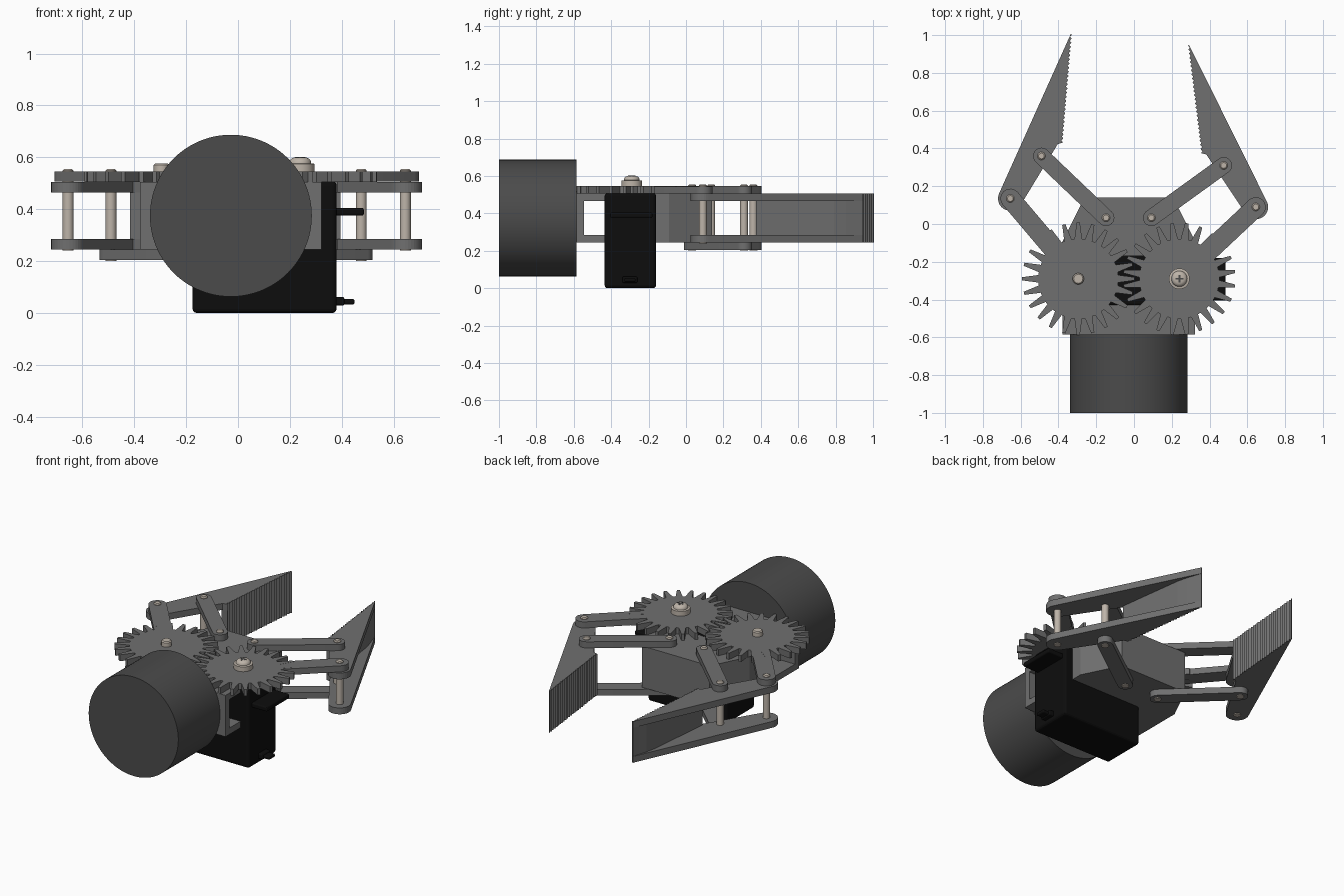
import bpy, bmesh, math
from mathutils import Matrix

old = bpy.data.objects.get("Cube")
if old:
    bpy.data.objects.remove(old, do_unlink=True)


def material(name, rgb, rough=0.6):
    m = bpy.data.materials.new(name)
    m.use_nodes = True
    m.diffuse_color = (*rgb, 1)
    b = m.node_tree.nodes["Principled BSDF"]
    b.inputs["Base Color"].default_value = (*rgb, 1)
    b.inputs["Roughness"].default_value = rough
    return m


GREY = material("plate grey", (0.16, 0.16, 0.16))
DARK = material("dark grey", (0.07, 0.07, 0.07))
BLACK = material("servo black", (0.004, 0.004, 0.004))
STEEL = material("warm steel", (0.51, 0.455, 0.395))


def finish(bm, name, mat, smooth=False):
    bmesh.ops.recalc_face_normals(bm, faces=bm.faces)
    me = bpy.data.meshes.new(name)
    bm.to_mesh(me)
    bm.free()
    me.materials.append(mat)
    ob = bpy.data.objects.new(name, me)
    bpy.context.collection.objects.link(ob)
    if smooth:
        bpy.ops.object.select_all(action='DESELECT')
        ob.select_set(True)
        bpy.context.view_layer.objects.active = ob
        bpy.ops.object.shade_smooth_by_angle(angle=math.radians(35))
    return ob


def prism(name, pts, z0, z1, mat, smooth=False):
    """Extrude an outline in x, y from z0 to z1."""
    bm = bmesh.new()
    f = bm.faces.new([bm.verts.new((x, y, z0)) for x, y in pts])
    r = bmesh.ops.extrude_face_region(bm, geom=[f])
    verts = [v for v in r["geom"] if isinstance(v, bmesh.types.BMVert)]
    bmesh.ops.translate(bm, verts=verts, vec=(0, 0, z1 - z0))
    return finish(bm, name, mat, smooth)


def box(name, lo, hi, mat, bevel=0):
    ob = prism(name, [(lo[0], lo[1]), (hi[0], lo[1]), (hi[0], hi[1]), (lo[0], hi[1])],
               lo[2], hi[2], mat)
    if bevel:
        b = ob.modifiers.new("rounded edges", 'BEVEL')
        b.width, b.segments = bevel, 3
    return ob


def lathe(name, x, y, profile, mat, n=32):
    """Stack rings of (radius, z) around a vertical axis."""
    bm = bmesh.new()
    rings = [[bm.verts.new((x + r * math.cos(2 * math.pi * i / n),
                            y + r * math.sin(2 * math.pi * i / n), z)) for i in range(n)]
             for r, z in profile]
    for a, b in zip(rings, rings[1:]):
        for i in range(n):
            bm.faces.new((a[i], a[(i + 1) % n], b[(i + 1) % n], b[i]))
    bm.faces.new(rings[0])
    bm.faces.new(rings[-1])
    return finish(bm, name, mat, True)


def pin(name, p, z0, z1, r=0.021):
    lathe(name, *p, [(r, z0), (r, z1 - 0.006), (r - 0.006, z1)], STEEL, 24)


def link(name, a, b, r, z0, z1):
    """Flat bar with round ends."""
    ang = math.atan2(b[1] - a[1], b[0] - a[0])
    pts = []
    for (cx, cy), start in ((b, ang - math.pi / 2), (a, ang + math.pi / 2)):
        pts += [(cx + r * math.cos(start + math.pi * i / 12),
                 cy + r * math.sin(start + math.pi * i / 12)) for i in range(13)]
    prism(name, pts, z0, z1, GREY, True)


def gear(name, cx, cy, phase, teeth=24, root=0.212, tip=0.297):
    pts = []
    pitch = 2 * math.pi / teeth
    for i in range(teeth):
        for off, r in ((-0.36, root), (-0.11, tip), (0.11, tip), (0.36, root)):
            a = (i + phase + off) * pitch
            pts.append((cx + r * math.cos(a), cy + r * math.sin(a)))
    prism(name, pts, 0.505, 0.545, GREY)


# Layer heights
LOW, HIGH = (0.245, 0.285), (0.465, 0.505)
MID = -0.0275

# Round mounting drum, lying along y
bm = bmesh.new()
bmesh.ops.create_cone(bm, cap_ends=True, segments=96, radius1=0.312, radius2=0.312, depth=0.415,
                      matrix=Matrix.Translation((MID, -0.7925, 0.375)) @ Matrix.Rotation(math.pi / 2, 4, 'X'))
finish(bm, "mounting_drum", DARK, True)

# Frame: two plates, a front wall and a solid rear block
half = [(0.35, -0.585), (0.35, -0.09), (0.235, 0.14)]
outline = [(MID + x, y) for x, y in half] + [(MID - x, y) for x, y in reversed(half)]
prism("frame_bottom_plate", outline, *LOW, GREY)
prism("frame_top_plate", outline, *HIGH, GREY)
box("frame_front_wall", (MID - 0.35, -0.585, 0.285), (MID + 0.35, -0.545, 0.465), GREY)
rear = [(x, max(y, -0.16)) for x, y in outline]
prism("frame_rear_block", rear, 0.285, 0.465, GREY)

# Servo through the frame, with ears and cable
box("servo_body", (-0.175, -0.435, 0), (0.38, -0.16, 0.508), BLACK, 0.016)
for nm, x0, x1 in (("left", 0.37, 0.485), ("right", -0.28, -0.17)):
    box("servo_ear_" + nm, (x0, -0.405, 0.375), (x1, -0.18, 0.405), BLACK, 0.008)
box("servo_cable_boss", (0.37, -0.34, 0.028), (0.41, -0.26, 0.062), BLACK, 0.008)
box("servo_cable", (0.40, -0.33, 0.033), (0.45, -0.27, 0.054), BLACK, 0.008)

# Finger outline, relative to its outer pivot, for the left (+x) side
TEETH = 26
A, B = (-0.29, 0.285), (-0.36, 0.855)
grip = []
for i in range(TEETH):
    for t, d in ((i, 0), (i + 0.5, 0.009)):
        k = t / TEETH
        grip.append((A[0] + (B[0] - A[0]) * k + d, A[1] + (B[1] - A[1]) * k))
grip.append(B)
arc = [(0.065 * math.cos(math.radians(27 - 173 * i / 16)),
        0.065 * math.sin(math.radians(27 - 173 * i / 16))) for i in range(17)]
plate = arc + [(-0.262, 0.278)] + grip + [(-0.353, 0.857)]
wall = grip + [(-0.353, 0.857), (-0.341, 0.82), (-0.322, 0.765), (-0.306, 0.70), (-0.25, 0.285)]

# name, mirror, finger pivot, inner pivot, frame pivot, gear x, finger turn, gear phase
sides = (("left", 1, (0.645, 0.09), (0.475, 0.31), (0.092, 0.033), 0.24, 0.0, 0.5),
         ("right", -1, (-0.655, 0.135), (-0.49, 0.36), (-0.148, 0.033), -0.295, 2.2, 0.0))

for nm, s, outer, inner, base, gx, turn, phase in sides:
    c, n = math.cos(math.radians(turn)), math.sin(math.radians(turn))

    def place(pts):
        return [(outer[0] + s * x * c - y * n, outer[1] + s * x * n + y * c) for x, y in pts]

    # Gripping finger: two plates joined by a ridged wall
    prism(nm + "_finger_bottom", place(plate), *LOW, GREY)
    prism(nm + "_finger_top", place(plate), *HIGH, GREY)
    prism(nm + "_finger_grip_wall", place(wall), 0.285, 0.465, GREY)

    # Drive gear with its arm
    gear(nm + "_gear", gx, -0.29, phase)
    d = (outer[0] - gx, outer[1] + 0.29)
    link(nm + "_gear_arm", (gx + d[0] * 0.25, -0.29 + d[1] * 0.25), outer, 0.052, 0.506, 0.5445)

    # Upper and lower parallel links
    link(nm + "_upper_link", base, inner, 0.044, 0.506, 0.545)
    link(nm + "_lower_link", base, inner, 0.044, 0.205, 0.244)

    # Pivot pins
    pin(nm + "_outer_pin", outer, 0.24, 0.555)
    pin(nm + "_inner_pin", inner, 0.2, 0.555)
    pin(nm + "_frame_pin_top", base, 0.46, 0.555)
    pin(nm + "_frame_pin_bottom", base, 0.2, 0.29)

# Gear fasteners
pin("right_gear_pin", (-0.295, -0.29), 0.46, 0.577, 0.03)
lathe("left_gear_screw", 0.24, -0.29, [(0.055, 0.54), (0.055, 0.575), (0.042, 0.577), (0.041, 0.586),
                                       (0.034, 0.595), (0.022, 0.6)], STEEL)
for nm, a, b in (("x", 0.021, 0.005), ("y", 0.005, 0.021)):
    box("screw_slot_" + nm, (0.24 - a, -0.29 - b, 0.596), (0.24 + a, -0.29 + b, 0.601), DARK)
